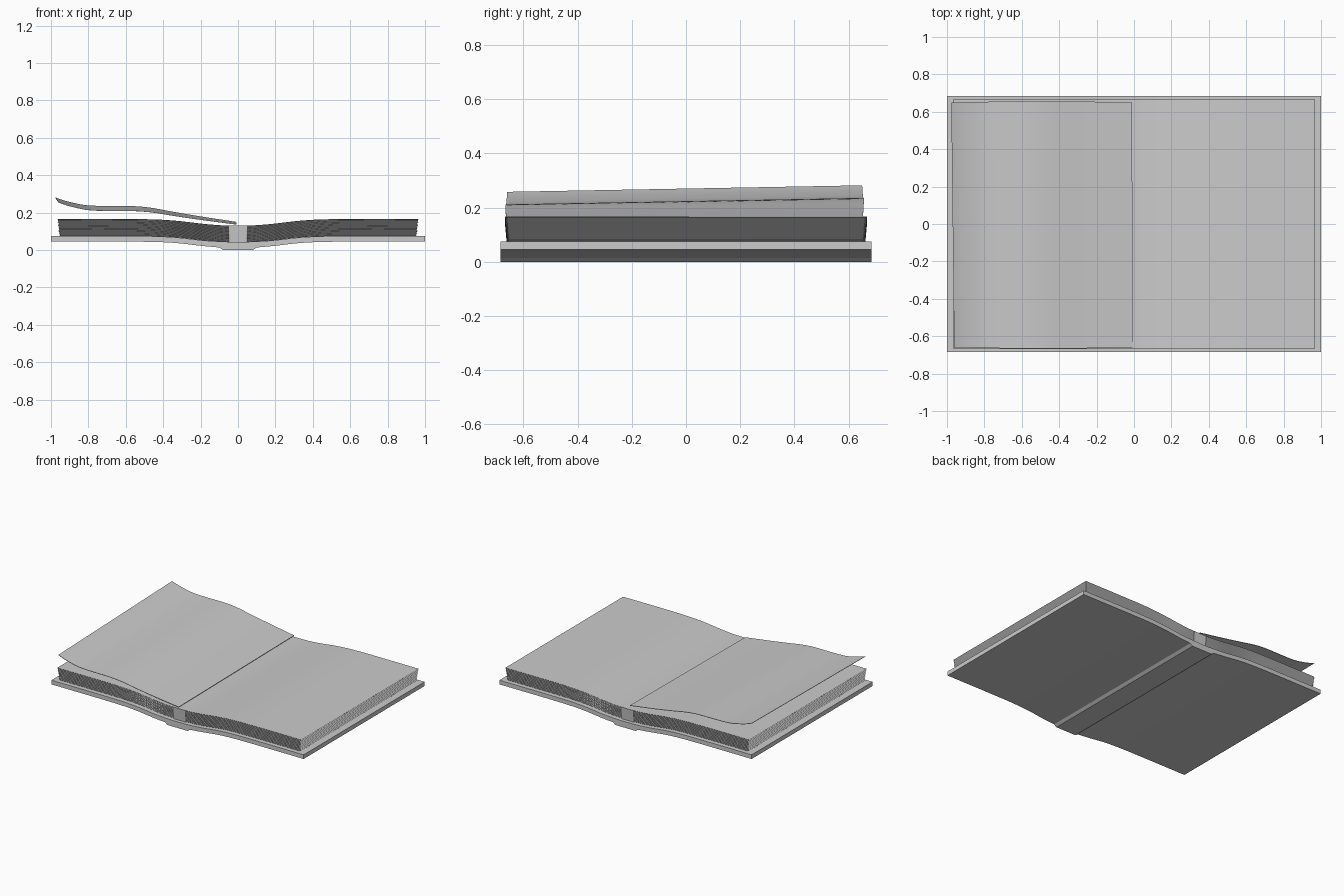
import bpy, math

if "Cube" in bpy.data.objects:
    bpy.data.objects.remove(bpy.data.objects["Cube"])

def lookup(pts, x):
    # smooth interpolation through (x, z) points
    x = max(pts[0][0], min(pts[-1][0], x))
    n = len(pts)
    for i in range(n - 1):
        (x0, z0), (x1, z1) = pts[i], pts[i + 1]
        if x <= x1:
            def slope(k):
                a, b = pts[max(k - 1, 0)], pts[min(k + 1, n - 1)]
                return (b[1] - a[1]) / (b[0] - a[0])
            h = x1 - x0
            t = (x - x0) / h
            return ((2*t**3 - 3*t*t + 1) * z0 + (t**3 - 2*t*t + t) * h * slope(i)
                    + (3*t*t - 2*t**3) * z1 + (t**3 - t*t) * h * slope(i + 1))
    return pts[-1][1]

def make(name, verts, faces):
    me = bpy.data.meshes.new(name)
    me.from_pydata(verts, [], faces)
    me.update()
    ob = bpy.data.objects.new(name, me)
    bpy.context.collection.objects.link(ob)
    bpy.context.view_layer.objects.active = ob
    bpy.ops.object.select_all(action='DESELECT')
    ob.select_set(True)
    bpy.ops.object.mode_set(mode='EDIT')
    bpy.ops.mesh.select_all(action='SELECT')
    bpy.ops.mesh.normals_make_consistent(inside=False)
    bpy.ops.object.mode_set(mode='OBJECT')
    bpy.ops.object.shade_smooth_by_angle(angle=math.radians(20))
    return ob

def loft(name, rings, columns):
    # rings run along the front then back along the rear; strips close both ends
    n = len(rings[0])
    verts = [v for r in rings for v in r]
    faces = [(k*n + i, k*n + (i+1) % n, (k+1)*n + (i+1) % n, (k+1)*n + i)
             for k in range(len(rings) - 1) for i in range(n)]
    for k in (0, len(rings) - 1):
        faces += [(k*n + i, k*n + i + 1, k*n + n - 2 - i, k*n + n - 1 - i)
                  for i in range(columns - 1)]
    return make(name, verts, faces)

COVER_TOP = [(0, .043), (.1, .046), (.2, .053), (.3, .065), (.4, .072), (.55, .075), (1, .075)]
COVER_LOW = [(.1, .014), (.2, .023), (.3, .035), (.4, .042), (.55, .045), (1, .045)]
PAGE_TOP = [(0, .131), (.1, .133), (.2, .142), (.3, .154), (.4, .162), (.55, .166), (1, .166)]

# Hard cover with raised spine underneath
half = [0, .05, .08, .1] + [.1 + .05 * i for i in range(1, 10)] + [.75, 1]
xs = [-x for x in reversed(half[1:])] + half
def cover_low(x):
    return 0 if x < .09 else lookup(COVER_LOW, x)
rings = []
for f in (cover_low, lambda x: lookup(COVER_TOP, x)):
    row = [(x, f(abs(x))) for x in xs]
    rings.append([(x, -.685, z) for x, z in row] + [(x, .685, z) for x, z in reversed(row)])
loft("cover", rings, len(xs))

# Page block: sawtooth edges suggest separate sheets, plain at the gutter
half = [0, .0499, .05] + [.05 * i for i in range(2, 12)] + [.75, .965]
xs = [-x for x in reversed(half[1:])] + half
SHEETS = 14
rings = []
for k in range(SHEETS):
    for frac, tooth in ((.03, .007), (.97, 0)):
        t = 1 if (k == SHEETS - 1 and not tooth) else (0 if k == 0 and tooth else (k + frac) / SHEETS)
        front, back = [], []
        for x in xs:
            a = abs(x)
            cut = tooth if a >= .05 else 0
            px = x * (.957 + .009 * t - tooth) / .965
            z0, z1 = lookup(COVER_TOP, a), lookup(PAGE_TOP, a)
            z = z0 + (z1 - z0) * t
            y = .659 + .008 * t - cut
            front.append((px, -y, z))
            back.append((px, y, z))
        rings.append(front + back[::-1])
loft("page_block", rings, len(xs))

# Loose page lifted off the left side, slightly twisted
CURL = [(0, .136), (.2, .162), (.35, .184), (.45, .200), (.55, .208), (.7, .209),
        (.8, .213), (.87, .226), (.93, .242), (.97, .257)]
N, M = 40, 4
rings = []
for side in (0, .003):
    front, back = [], []
    for i in range(N + 1):
        u = .965 * i / N
        z = lookup(CURL, u) + side
        sag = .006 * math.sin(math.pi * u / .965)
        front.append((-.008 - u * .988, -.660 - sag, z))
        back.append((-.010 - u * 1.002, .650 + sag, z + .012 + .012 * min(1, u / .5)))
    rings.append(front + back[::-1])
loft("lifted_page", rings, N + 1)
